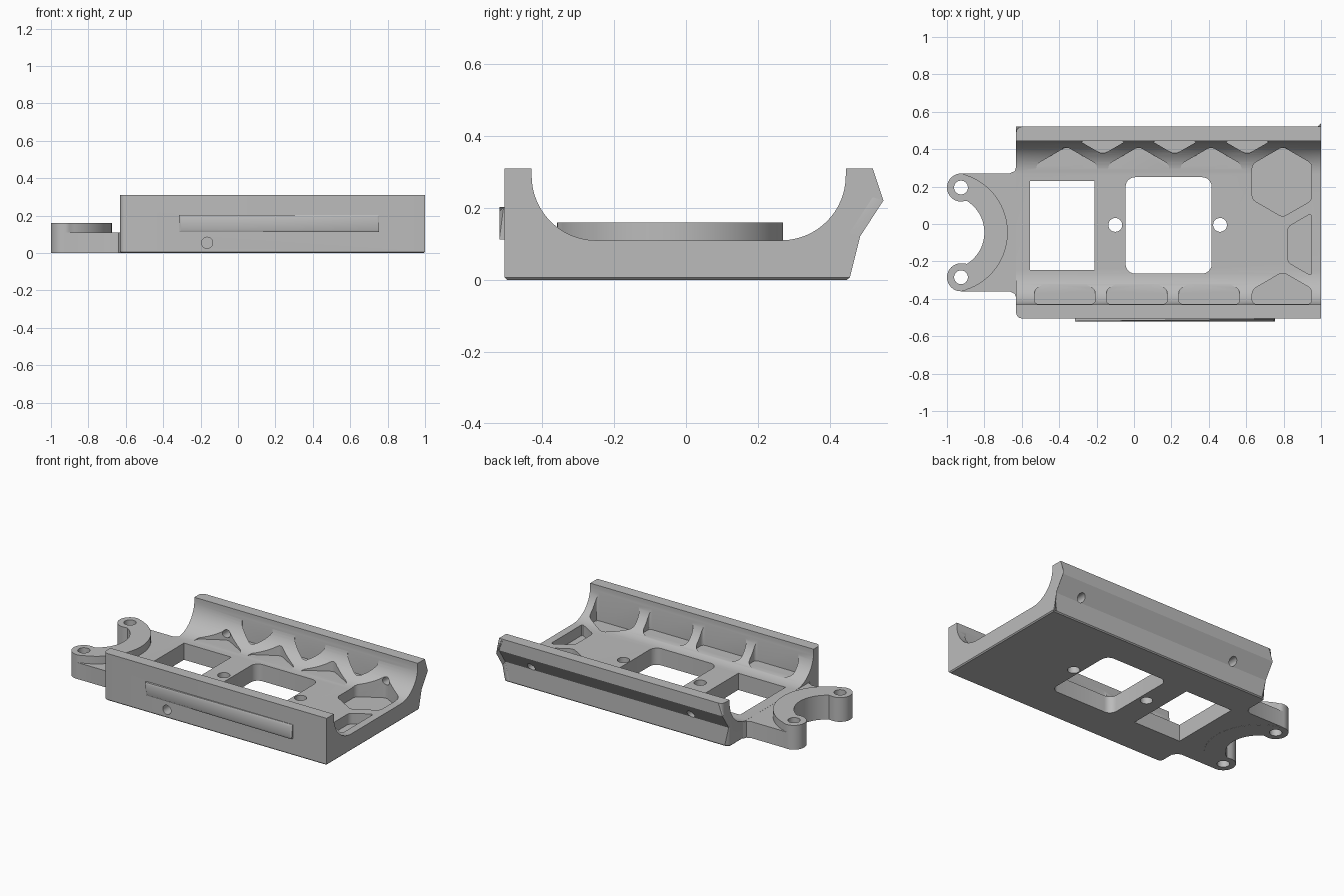
import bpy, bmesh, math
from mathutils import Vector, Matrix

if "Cube" in bpy.data.objects:
    bpy.data.objects.remove(bpy.data.objects["Cube"])

grey = bpy.data.materials.new("plain grey")
grey.use_nodes = True
grey.diffuse_color = (0.5, 0.5, 0.5, 1)
grey.node_tree.nodes["Principled BSDF"].inputs["Base Color"].default_value = (0.5, 0.5, 0.5, 1)


def arc(cx, cy, r, a0, a1, n):
    """Points on an arc, angles in degrees."""
    angles = [math.radians(a0 + (a1 - a0) * i / n) for i in range(n + 1)]
    return [(cx + r * math.cos(a), cy + r * math.sin(a)) for a in angles]


def prism(pts, lo, hi):
    """Extrude a flat outline from lo to hi along z."""
    bm = bmesh.new()
    face = bm.faces.new([bm.verts.new((x, y, lo)) for x, y in pts])
    new = bmesh.ops.extrude_face_region(bm, geom=[face])["geom"]
    bmesh.ops.translate(bm, vec=(0, 0, hi - lo), verts=[v for v in new if isinstance(v, bmesh.types.BMVert)])
    bmesh.ops.recalc_face_normals(bm, faces=bm.faces)
    return bm


def round_upright(bm, size, segments=4):
    edges = [e for e in bm.edges if abs((e.verts[0].co - e.verts[1].co).normalized().z) > 0.99]
    bmesh.ops.bevel(bm, geom=edges, offset=size, segments=segments, profile=0.5, affect="EDGES")


def finish(name, bm):
    bmesh.ops.recalc_face_normals(bm, faces=bm.faces)
    mesh = bpy.data.meshes.new(name)
    bm.to_mesh(mesh)
    bm.free()
    obj = bpy.data.objects.new(name, mesh)
    bpy.context.collection.objects.link(obj)
    mesh.materials.append(grey)
    return obj


def activate(obj):
    bpy.ops.object.select_all(action="DESELECT")
    obj.select_set(True)
    bpy.context.view_layer.objects.active = obj


def cut(obj, bm):
    """Subtract a solid from an object and discard the cutter."""
    cutter = finish("cutter", bm)
    cutter.hide_render = True
    activate(obj)
    mod = obj.modifiers.new("cut", "BOOLEAN")
    mod.operation, mod.solver, mod.object = "DIFFERENCE", "EXACT", cutter
    bpy.ops.object.modifier_apply(modifier=mod.name)
    bpy.data.objects.remove(cutter)


def rect(x0, x1, y0, y1):
    return [(x0, y0), (x1, y0), (x1, y1), (x0, y1)]


def hex_pocket(x, y, floor):
    """Honeycomb cell, kept inside the side walls and the end lip."""
    bm = prism(arc(x, y, 0.188, 90, 390, 5), floor, 0.4)
    for co, no in (((0.95, 0, 0), (1, 0, 0)), ((0, 0.443, 0), (0, 1, 0)), ((0, -0.428, 0), (0, -1, 0))):
        geom = bm.verts[:] + bm.edges[:] + bm.faces[:]
        bmesh.ops.bisect_plane(bm, geom=geom, plane_co=co, plane_no=no, clear_outer=True)
        bmesh.ops.holes_fill(bm, edges=[e for e in bm.edges if e.is_boundary])
    round_upright(bm, 0.02, 3)
    return bm


def drill_y(x, z, r, y0, y1):
    bm = prism(arc(0, 0, r, 0, 345, 23), y0, y1)
    bm.transform(Matrix.Translation((x, 0, z)) @ Matrix(((1, 0, 0, 0), (0, 0, 1, 0), (0, -1, 0, 0), (0, 0, 0, 1))))
    return bm


# Cradle: U-shaped section drawn as (y, z) and run along x
section = [(-0.505, 0), (0.455, 0), (0.455, 0.13), (0.52, 0.23), (0.52, 0.31), (0.445, 0.31)]
section += arc(0.265, 0.29, 0.18, 0, -90, 16)
section += arc(-0.25, 0.29, 0.18, 270, 180, 16) + [(-0.43, 0.31), (-0.505, 0.31)]
bm = prism(section, -0.63, 1.0)
bm.transform(Matrix(((0, 0, 1, 0), (1, 0, 0, 0), (0, 1, 0, 0), (0, 0, 0, 1))))
corners = [e for e in bm.edges if abs(e.verts[0].co.x - e.verts[1].co.x) < 0.001
           and abs(e.verts[0].co.z - e.verts[1].co.z) > 0.05
           and (all(v.co.y > 0.45 for v in e.verts) or all(v.co.y < -0.5 for v in e.verts))]
bmesh.ops.bevel(bm, geom=corners, offset=0.03, segments=4, profile=0.5, affect="EDGES")
base = [e for e in bm.edges if all(v.co.z < 0.001 for v in e.verts)]
bmesh.ops.bevel(bm, geom=base, offset=0.007, segments=1, affect="EDGES")
cradle = finish("cradle", bm)

# Honeycomb pockets
for x in (-0.36, 0.025, 0.412):
    cut(cradle, hex_pocket(x, 0.225, 0.112))
    cut(cradle, hex_pocket(x - 0.01, -0.445, 0.125))
    cut(cradle, hex_pocket(x + 0.193, 0.56, 0.125))
cut(cradle, hex_pocket(0.795, 0.225, 0.04))
cut(cradle, hex_pocket(0.985, -0.11, 0.04))
cut(cradle, hex_pocket(0.795, -0.445, 0.08))

# Floor windows
cut(cradle, prism(rect(-0.555, -0.21, -0.245, 0.23), -0.1, 0.4))
window = prism(rect(-0.045, 0.415, -0.265, 0.25), -0.1, 0.4)
round_upright(window, 0.05, 6)
cut(cradle, window)

# Floor screw holes, front wall holes and the blind rear hole
for x in (-0.1, 0.46):
    cut(cradle, prism(arc(x, -0.005, 0.037, 0, 345, 23), -0.1, 0.4))
for x in (-0.365, 0.8):
    cut(cradle, drill_y(x, 0.155, 0.026, 0.38, 0.6))
cut(cradle, drill_y(-0.165, 0.055, 0.03, -0.6, -0.27))

# Raised strip on the front wall, with sloped edges
strip = prism(rect(-0.315, 0.755, 0.112, 0.203), 0.5, 0.52)
strip.transform(Matrix(((1, 0, 0, 0), (0, 0, -1, 0), (0, 1, 0, 0), (0, 0, 0, 1))))
rim = [e for e in strip.edges if all(v.co.y < -0.51 for v in e.verts)]
bmesh.ops.bevel(strip, geom=rim, offset=0.012, segments=1, affect="EDGES")
front_strip = finish("front_strip", strip)

# Tongue plate, symmetric about its own centre line
cx, cy = -0.998, -0.045
half = [(-0.6, 0.35), (-0.63, 0.35), (-0.638, 0.328), (-0.665, 0.315), (-0.925, 0.315)]
half = [(x, cy + y) for x, y in half]
flipped = [(x, 2 * cy - y) for x, y in reversed(half)]
tongue = finish("tongue_plate", prism(half + arc(cx, cy, 0.3, 70, -70, 24) + flipped, 0.001, 0.1095))

# Raised crescent clamp with rounded ends
outline = arc(cx, cy, 0.323, -72, 72, 32) + arc(-0.925, cy + 0.24, 0.075, 75, 283, 18)
outline += arc(cx, cy, 0.198, 58, -58, 24) + arc(-0.925, cy - 0.24, 0.075, 77, 285, 18)[:: 1]
clamp = finish("crescent_clamp", prism(outline, 0, 0.16))
for y in (0.24, -0.24):
    cut(clamp, prism(arc(-0.925, cy + y, 0.037, 0, 345, 23), -0.1, 0.4))

for obj in (cradle, front_strip, tongue, clamp):
    activate(obj)
    bpy.ops.object.shade_smooth_by_angle(angle=math.radians(30))
